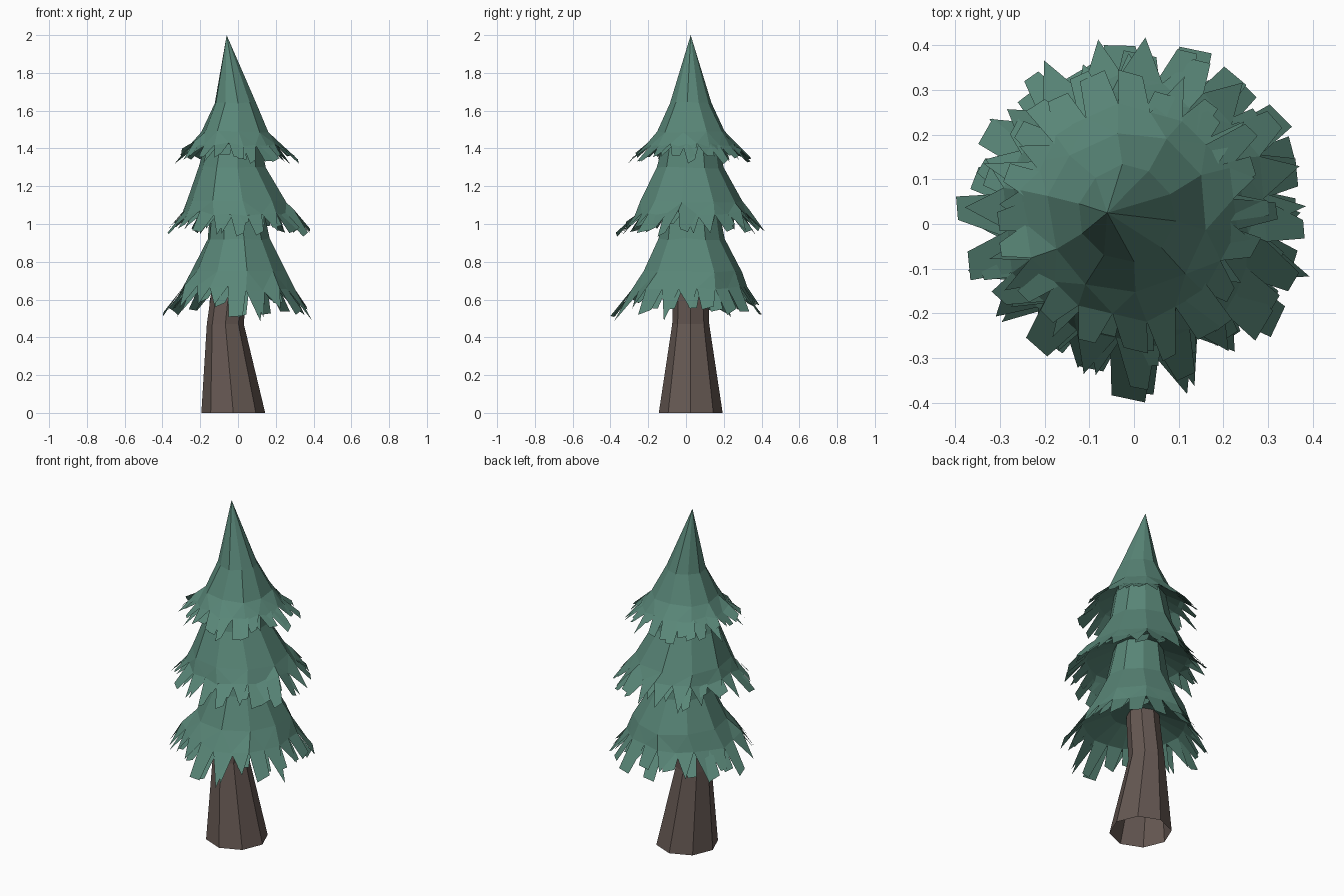
import bpy, bmesh, math, random
from mathutils import Vector

random.seed(11)
SIDES = 10       # corners of every foliage ring
TIPS = 2 * SIDES  # needle tips in every row

default = bpy.data.objects.get("Cube")
if default:
    bpy.data.objects.remove(default, do_unlink=True)


def make_material(name, colour):
    mat = bpy.data.materials.new(name)
    mat.use_nodes = True
    mat.diffuse_color = (*colour, 1)
    mat.node_tree.nodes["Principled BSDF"].inputs["Base Color"].default_value = (*colour, 1)
    return mat


def finish(bm, name, mat):
    mesh = bpy.data.meshes.new(name)
    bm.to_mesh(mesh)
    bm.free()
    mesh.materials.append(mat)
    obj = bpy.data.objects.new(name, mesh)
    bpy.context.collection.objects.link(obj)
    return obj


def ring(sides, z, cx, cy, r, wobble=0.0, turn=0.0):
    """Corner points of one irregular horizontal ring."""
    points = []
    for i in range(sides):
        a = math.tau * (i + turn) / sides + random.uniform(-1, 1) * wobble
        rr = r * (1 + random.uniform(-1, 1) * wobble)
        dz = random.uniform(-1, 1) * wobble * 0.2
        points.append(Vector((cx + rr * math.cos(a), cy + rr * math.sin(a), z + dz)))
    return points


def bridge(bm, upper, lower):
    n = len(upper)
    for i in range(n):
        j = (i + 1) % n
        bm.faces.new((upper[i], lower[i], lower[j], upper[j]))


def divide(corners, shift, centre, scale, rise):
    """Even points along the sides of a ring, pulled inwards and lifted."""
    points = []
    for k in range(TIPS):
        t = (k + shift) / 2
        i = int(t)
        p = corners[i % SIDES].lerp(corners[(i + 1) % SIDES], t - i)
        points.append(centre + (p - centre) * scale + Vector((0, 0, rise)))
    return points


def fringe(bm, roots, centre, reach, drop):
    """Pointed and blunt needle tips hanging from a row of roots."""
    for i in range(TIPS):
        a, b = roots[i], roots[(i + 1) % TIPS]
        mid = (a.co + b.co) / 2
        out = mid - centre
        out.z = 0
        out.normalize()
        side = b.co - a.co
        size = random.uniform(0.6, 1.2)
        tip = mid + out * reach * size + side * random.uniform(-0.2, 0.2)
        tip.z -= drop * size
        if random.random() < 0.6:
            half = side * random.uniform(0.2, 0.42)
            lift = Vector((0, 0, random.uniform(-0.01, 0.03)))
            ends = [bm.verts.new(tip - half), bm.verts.new(tip + half + lift)]
        else:
            ends = [bm.verts.new(tip)]
        bm.faces.new([a, *ends, b])


def tier(name, rings, reach, drop, mat, apex=None):
    bm = bmesh.new()
    corners = [ring(SIDES, *r, wobble=0.035, turn=0.7) for r in rings]
    rows = [[bm.verts.new(p) for p in c] for c in corners[:-1]]
    # Top: a sharp peak or a flat lid hidden under the tier above
    if apex:
        peak = bm.verts.new(apex)
        for i in range(SIDES):
            bm.faces.new((peak, rows[0][i], rows[0][(i + 1) % SIDES]))
    else:
        bm.faces.new(rows[0])
    for upper, lower in zip(rows, rows[1:]):
        bridge(bm, upper, lower)
    # Skirt spreads from the last corners to the needle roots
    z, cx, cy, r = rings[-1]
    centre = Vector((cx, cy, z))
    roots = [bm.verts.new(p + Vector((0, 0, random.uniform(-0.015, 0.015))))
             for p in divide(corners[-1], 0, centre, 1, 0)]
    last = rows[-1]
    for i in range(SIDES):
        a, b = last[i], last[(i + 1) % SIDES]
        left, mid, right = (roots[(2 * i + k) % TIPS] for k in range(3))
        bm.faces.new((a, left, mid))
        bm.faces.new((a, mid, b))
        bm.faces.new((b, mid, right))
    fringe(bm, roots, centre, reach, drop)
    # Second layer of needles and the shallow underside around the stem
    inner = [bm.verts.new(p) for p in divide(corners[-1], 0.25, centre, 0.93, 0.01)]
    bridge(bm, roots, inner)
    fringe(bm, inner, centre, reach * 1.1, drop)
    hollow = [bm.verts.new(p) for p in divide(corners[-1], 0.25, centre, 0.43, 0.07)]
    bridge(bm, inner, hollow)
    bm.faces.new(hollow)
    return finish(bm, name, mat)


needles = make_material("needle green", (0.1, 0.24, 0.187))
bark = make_material("bark brown", (0.131, 0.097, 0.085))

# Trunk: a leaning, tapered octagon, open at the foot
bm = bmesh.new()
rows = [[bm.verts.new(p) for p in ring(8, *r)] for r in (
    (0.95, -0.02, 0.03, 0.08),
    (0.65, -0.048, 0.025, 0.092),
    (0.47, -0.067, 0.025, 0.098),
    (0, -0.025, 0.025, 0.169))]
for upper, lower in zip(rows, rows[1:]):
    bridge(bm, upper, lower)
bm.faces.new(rows[0])
finish(bm, "trunk", bark)

# Three foliage tiers, each as rings of height, centre and radius
tier("lower_foliage", [
    (1.16, -0.01, 0.03, 0.13),
    (0.92, 0.005, 0.03, 0.172),
    (0.75, 0.01, 0.035, 0.255),
    (0.66, 0.0, 0.01, 0.31)], 0.098, 0.14, needles)
tier("middle_foliage", [
    (1.51, -0.02, 0.025, 0.13),
    (1.3, -0.025, 0.022, 0.178),
    (1.12, -0.008, 0.03, 0.265),
    (1.055, 0.005, 0.025, 0.305)], 0.088, 0.1, needles)
tier("top_foliage", [
    (1.64, -0.015, 0.025, 0.108),
    (1.49, -0.015, 0.025, 0.184),
    (1.42, -0.01, 0.025, 0.242)], 0.088, 0.085, needles, apex=(-0.06, 0.025, 2))
